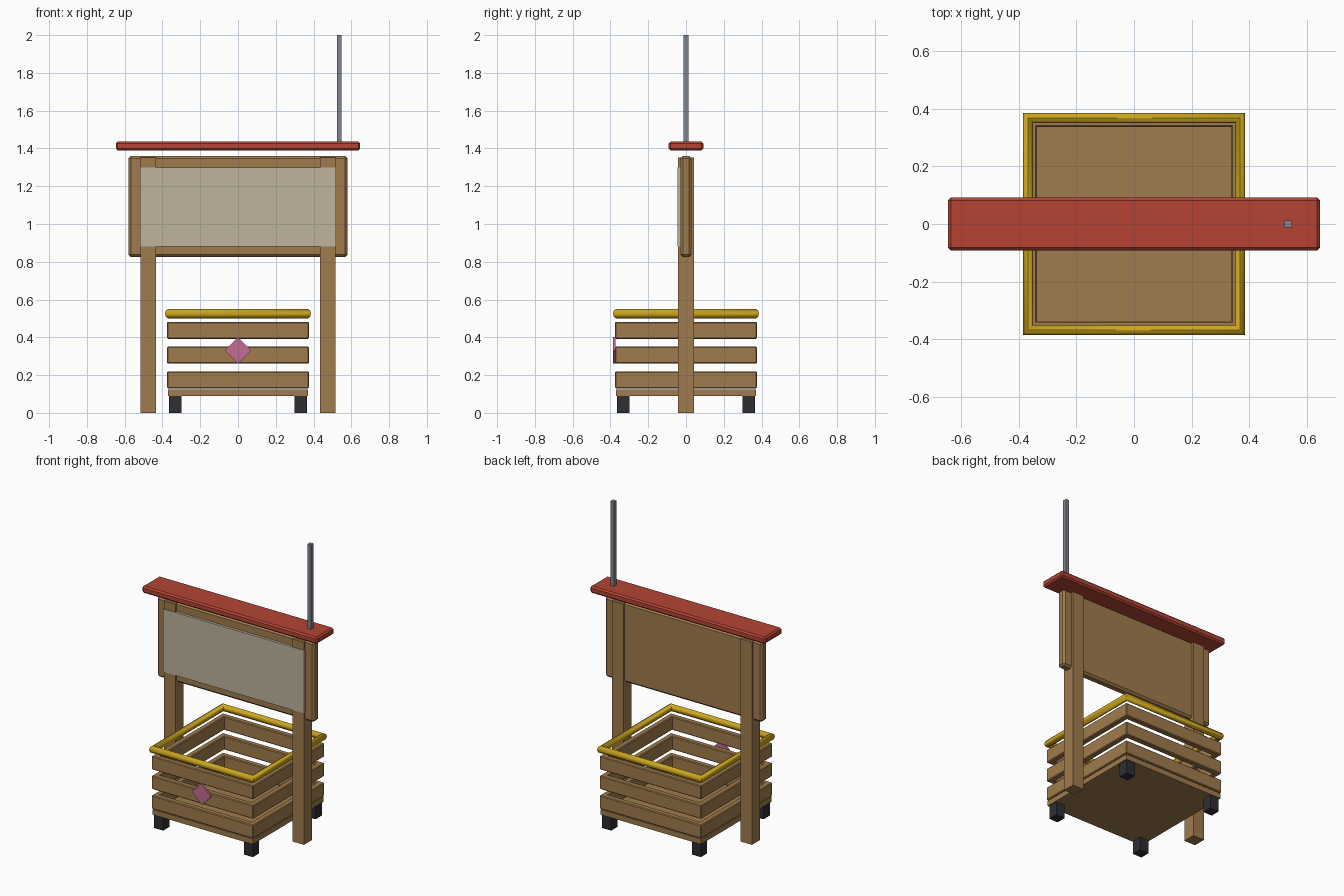
import bpy, math

if "Cube" in bpy.data.objects:
    bpy.data.objects.remove(bpy.data.objects["Cube"])


def lin(c):
    c /= 255
    return c / 12.92 if c <= 0.04045 else ((c + 0.055) / 1.055) ** 2.4


def mat(name, r, g, b):
    m = bpy.data.materials.new(name)
    m.diffuse_color = (lin(r), lin(g), lin(b), 1)
    m.use_nodes = True
    m.node_tree.nodes["Principled BSDF"].inputs["Base Color"].default_value = m.diffuse_color
    return m


WOOD = mat("wood brown", 160, 124, 77)
RED = mat("roof red", 180, 68, 52)
GOLD = mat("rim gold", 204, 166, 30)
PINK = mat("diamond pink", 196, 108, 148)
DARK = mat("foot charcoal", 46, 46, 52)
STEEL = mat("pole steel", 128, 134, 144)
PAPER = mat("notice panel beige", 191, 179, 156)


def box(name, m, x, y, z, bevel=0):
    """Box from (min, max) ranges, with an optional chamfer."""
    r = (x, y, z)
    bpy.ops.mesh.primitive_cube_add(size=1, location=[(a + b) / 2 for a, b in r])
    o = bpy.context.object
    o.name = name
    o.scale = [b - a for a, b in r]
    bpy.ops.object.transform_apply(location=False, rotation=False, scale=True)
    o.data.materials.append(m)
    if bevel:
        b = o.modifiers.new("chamfer", 'BEVEL')
        b.width = bevel
        b.segments = 1
    return o


# Posts, board, notice panel, roof and pole
for s, side in ((-1, "left"), (1, "right")):
    box(side + "_post", WOOD, (s * 0.475 - 0.042, s * 0.475 + 0.042), (-0.042, 0.042), (0, 1.352))
box("sign_board", WOOD, (-0.58, 0.58), (-0.029, 0.029), (0.825, 1.36), 0.013)
box("notice_panel", PAPER, (-0.52, 0.52), (-0.046, -0.027), (0.88, 1.30))
box("roof_plank", RED, (-0.647, 0.647), (-0.092, 0.092), (1.39, 1.436), 0.01)
box("pole", STEEL, (0.523, 0.549), (-0.013, 0.013), (1.42, 2.0))

# Crate floor and feet
box("crate_floor", WOOD, (-0.371, 0.371), (-0.371, 0.371), (0.09, 0.125))
for sx in (-1, 1):
    for sy in (-1, 1):
        box("crate_foot", DARK, (sx * 0.331 - 0.033, sx * 0.331 + 0.033),
            (sy * 0.331 - 0.033, sy * 0.331 + 0.033), (0, 0.092))

# Crate slats, three tiers on four sides
OUT, IN = 0.376, 0.338
for z0 in (0.13, 0.261, 0.392):
    z = (z0, z0 + 0.09)
    for s in (-1, 1):
        r = tuple(sorted((s * IN, s * OUT)))
        box("crate_slat_long", WOOD, (-OUT, OUT), r, z, 0.005)
        box("crate_slat_side", WOOD, r, (-IN - 0.03, IN + 0.03), z, 0.005)

# Rim: square ring with a rounded section
bpy.ops.mesh.primitive_torus_add(major_segments=4, minor_segments=8,
                                 major_radius=0.369 * math.sqrt(2), minor_radius=0.025,
                                 location=(0, 0, 0.525), rotation=(0, 0, math.pi / 4))
rim = bpy.context.object
rim.name = "crate_rim"
rim.data.materials.append(GOLD)
bpy.ops.object.shade_smooth_by_angle(angle=math.radians(55))

# Diamond badge on the crate front
d = box("diamond_badge", PINK, (-0.05, 0.05), (-0.386, -0.374), (0.281, 0.381))
d.rotation_euler = (0, math.pi / 4, 0)
